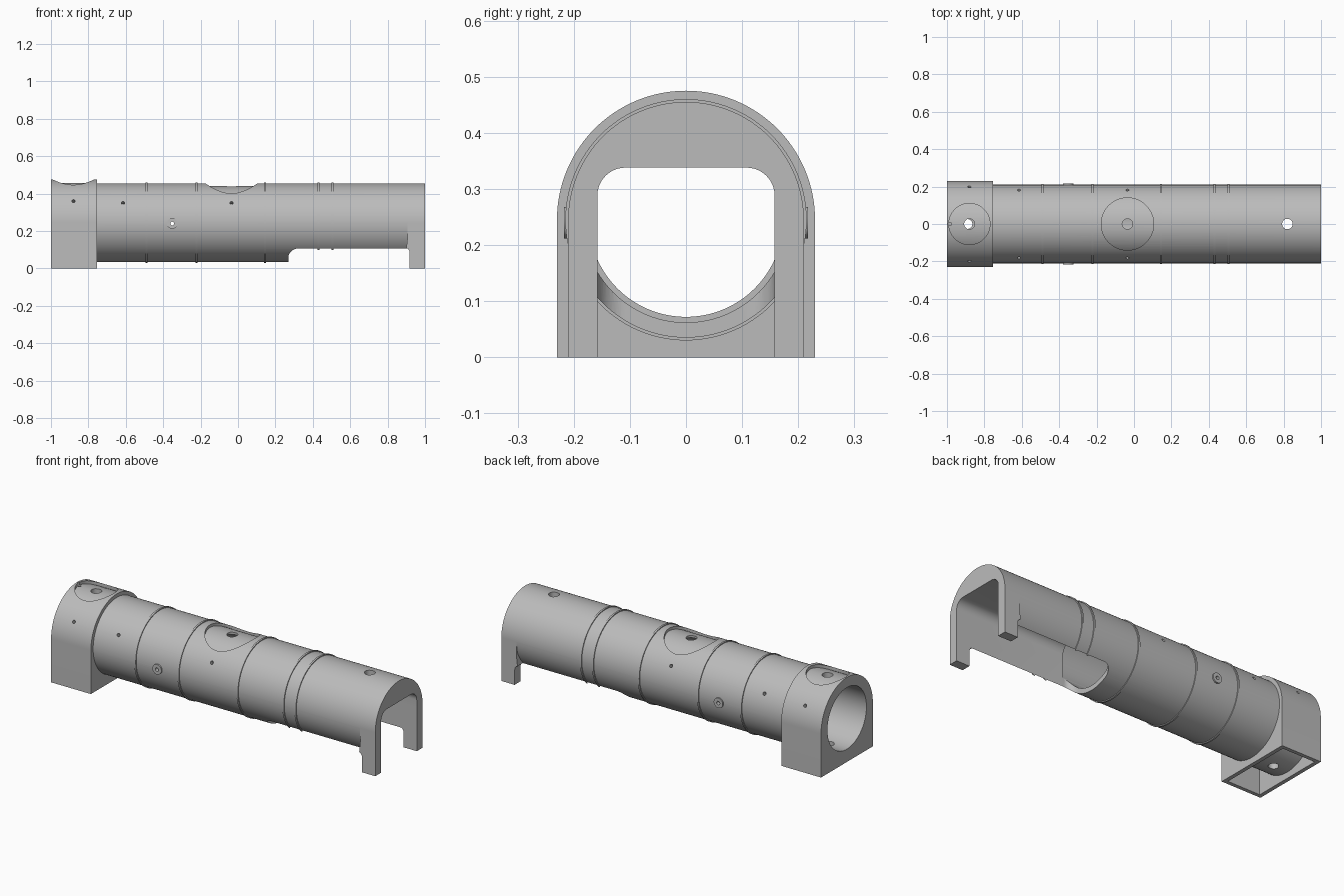
import bpy, bmesh, math
from mathutils import Matrix, Vector

cube = bpy.data.objects.get("Cube")
if cube:
    bpy.data.objects.remove(cube, do_unlink=True)

AXIS_Z = 0.245      # height of the tube axis
R = 0.21            # tube outer radius
BORE = 0.183        # tube inner radius
COLLAR_R = 0.23

grey = bpy.data.materials.new("plain grey")
grey.use_nodes = True
grey.diffuse_color = (0.5, 0.5, 0.5, 1)
grey.node_tree.nodes["Principled BSDF"].inputs["Base Color"].default_value = (0.5, 0.5, 0.5, 1)


def to_object(name, bm):
    bmesh.ops.recalc_face_normals(bm, faces=bm.faces)
    mesh = bpy.data.meshes.new(name)
    bm.to_mesh(mesh)
    bm.free()
    mesh.materials.append(grey)
    obj = bpy.data.objects.new(name, mesh)
    bpy.context.collection.objects.link(obj)
    return obj


def rod(name, start, end, radius, sides=128):
    """Solid cylinder between two points."""
    a, b = Vector(start), Vector(end)
    turn = (b - a).to_track_quat('Z', 'Y').to_matrix().to_4x4()
    bm = bmesh.new()
    bmesh.ops.create_cone(bm, cap_ends=True, segments=sides, radius1=radius, radius2=radius,
                          depth=(b - a).length, matrix=Matrix.Translation((a + b) / 2) @ turn)
    return to_object(name, bm)


def x_rod(name, x0, x1, radius):
    return rod(name, (x0, 0, AXIS_Z), (x1, 0, AXIS_Z), radius)


def prism(name, points, offset):
    """Extrude a closed outline of 3D points along an offset."""
    bm = bmesh.new()
    face = bm.faces.new([bm.verts.new(p) for p in points])
    out = bmesh.ops.extrude_face_region(bm, geom=[face])
    bmesh.ops.translate(bm, vec=offset, verts=[v for v in out["geom"] if isinstance(v, bmesh.types.BMVert)])
    return to_object(name, bm)


def box(name, x0, x1, y, z0, z1):
    return prism(name, [(x0, -y, z0), (x1, -y, z0), (x1, y, z0), (x0, y, z0)], (0, 0, z1 - z0))


def combine(obj, tool, operation='DIFFERENCE', keep=False):
    mod = obj.modifiers.new("boolean", 'BOOLEAN')
    mod.operation, mod.object, mod.solver = operation, tool, 'EXACT'
    bpy.context.view_layer.objects.active = obj
    bpy.ops.object.modifier_apply(modifier=mod.name)
    if not keep:
        bpy.data.objects.remove(tool, do_unlink=True)


def recess(obj, x, radius, floor_radius):
    """Round recess on top whose floor follows the tube curve."""
    cutter = rod("cutter", (x, 0, 0.3), (x, 0, 0.6), radius, 96)
    combine(cutter, x_rod("cutter_core", x - 0.3, x + 0.3, floor_radius))
    combine(obj, cutter)


def hole(obj, x, radius, z0=0.3, z1=0.6):
    combine(obj, rod("cutter", (x, 0, z0), (x, 0, z1), radius, 32))


def side_holes(obj, x, r0):
    """Pair of small radial holes, 30 degrees above the axis."""
    for s in (-1, 1):
        d = Vector((0, s * math.cos(math.pi / 6), 0.5))
        c = Vector((x, 0, AXIS_Z))
        combine(obj, rod("cutter", c + d * r0, c + d * 0.3, 0.009, 20))


# Long slot: open downward and to the right end, with rounded corners
slot = box("slot_cutter", 0.27, 1.2, 0.158, -0.1, 0.338)
bm = bmesh.new()
bm.from_mesh(slot.data)
edges = []
for e in bm.edges:
    p, q = (v.co for v in e.verts)
    top_long = min(p.z, q.z) > 0.3 and abs(p.y - q.y) < 0.01
    end_upright = max(p.x, q.x) < 0.3 and abs(p.y - q.y) < 0.01
    if top_long or end_upright:
        edges.append(e)
bmesh.ops.bevel(bm, geom=edges, offset=0.05, segments=10, profile=0.5, affect='EDGES')
bm.to_mesh(slot.data)
bm.free()
slot.hide_render = True

# Main tube with two feet at the right end
tube = x_rod("main_tube", -0.77, 1.0, R)
leg = [(1, 0), (1, AXIS_Z), (0.905, AXIS_Z), (0.907, 0.17), (0.9, 0.109),
       (0.91, 0.104), (0.916, 0.094), (0.918, 0.08), (0.918, 0)]
for s in (-1, 1):
    combine(tube, prism("leg", [(x, s * 0.13, z) for x, z in leg], (0, s * 0.08, 0)), 'UNION')
combine(tube, x_rod("cutter", -0.9, 0.32, BORE))
combine(tube, slot, keep=True)
recess(tube, -0.035, 0.14, 0.195)
hole(tube, -0.035, 0.028)
hole(tube, 0.82, 0.028)
for x in (-0.615, -0.035):
    side_holes(tube, x, 0.15)

# Raised bands around the tube
bands = []
for i, x in enumerate((-0.49, -0.222, 0.145, 0.43, 0.505)):
    band = x_rod("band_%d" % (i + 1), x - 0.005, x + 0.005, 0.215)
    combine(band, x_rod("cutter", x - 0.1, x + 0.1, 0.204))
    if x > 0.27:
        combine(band, slot, keep=True)
    bands.append(band)
bpy.data.objects.remove(slot, do_unlink=True)

# Round side bosses with a small centre hole
bosses = []
for s, side in ((-1, "right"), (1, "left")):
    boss = rod("boss_" + side, (-0.352, s * 0.195, 0.24), (-0.352, s * 0.217, 0.24), 0.028, 40)
    for obj in (boss, tube):
        combine(obj, rod("cutter", (-0.352, s * 0.15, 0.24), (-0.352, s * 0.3, 0.24), 0.01, 20))
    bosses.append(boss)

# Arched collar with a square foot, hollow underneath
arch = [(-1, -COLLAR_R, 0)]
for i in range(65):
    a = math.pi * (1 - i / 64)
    arch.append((-1, COLLAR_R * math.cos(a), AXIS_Z + COLLAR_R * math.sin(a)))
arch.append((-1, COLLAR_R, 0))
collar = prism("end_collar", arch, (0.247, 0, 0))
combine(collar, x_rod("cutter", -1.2, -0.6, 0.173))
pocket = box("pocket_cutter", -0.978, -0.775, 0.209, -0.1, 0.19)
combine(pocket, x_rod("cutter_core", -1.2, -0.6, R))
combine(collar, pocket)
recess(collar, -0.88, 0.11, 0.213)
hole(collar, -0.88, 0.028)
hole(collar, -0.89, 0.026, -0.1, 0.2)
hole(collar, -0.985, 0.009)
side_holes(collar, -0.88, 0.2)

# Smooth the curved faces, keep the edges crisp
bpy.ops.object.select_all(action='DESELECT')
for obj in [tube, collar] + bands + bosses:
    obj.select_set(True)
bpy.context.view_layer.objects.active = tube
bpy.ops.object.shade_smooth_by_angle(angle=math.radians(30))
